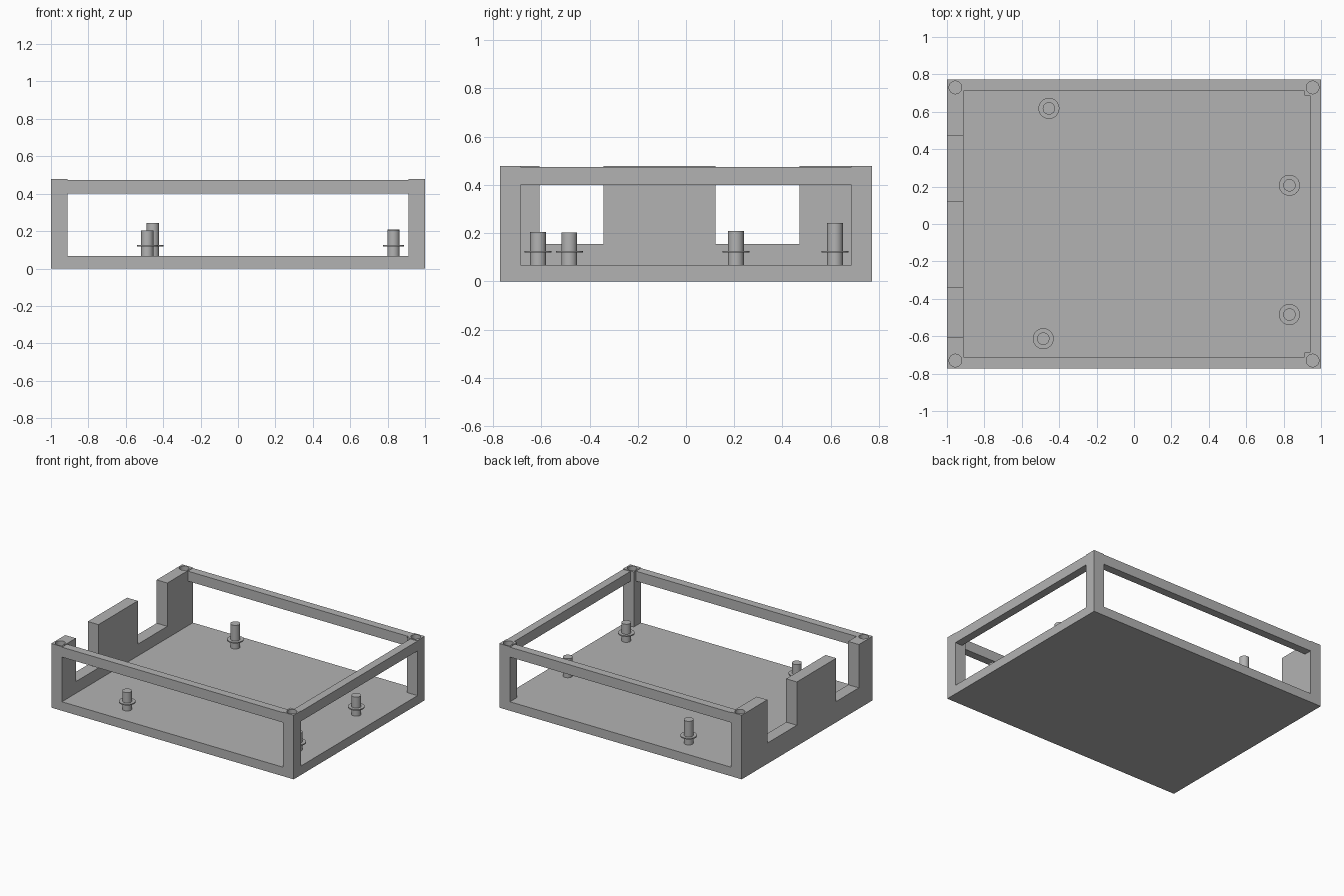
import bpy

if "Cube" in bpy.data.objects:
    bpy.data.objects.remove(bpy.data.objects["Cube"])

grey = bpy.data.materials.new("plain grey")
grey.use_nodes = True
colour = (0.45, 0.45, 0.45, 1)
grey.diffuse_color = colour
grey.node_tree.nodes["Principled BSDF"].inputs["Base Color"].default_value = colour


def box(name, x, y, z):
    """Box between the given (low, high) limits on each axis."""
    bpy.ops.mesh.primitive_cube_add(size=1)
    ob = bpy.context.object
    ob.name = name
    for v in ob.data.vertices:
        v.co = [lim[0] if c < 0 else lim[1] for c, lim in zip(v.co, (x, y, z))]
    ob.data.materials.append(grey)
    return ob


def cylinder(name, x, y, radius, z):
    bpy.ops.mesh.primitive_cylinder_add(vertices=32, radius=radius, depth=z[1] - z[0],
                                        location=(x, y, sum(z) / 2))
    ob = bpy.context.object
    ob.name = name
    ob.data.materials.append(grey)
    bpy.ops.object.shade_smooth_by_angle()
    return ob


def combine(target, other, operation):
    """Apply a boolean to the target and discard the other body."""
    mod = target.modifiers.new(operation, "BOOLEAN")
    mod.operation, mod.solver, mod.object = operation, "EXACT", other
    bpy.context.view_layer.objects.active = target
    bpy.ops.object.modifier_apply(modifier=mod.name)
    bpy.data.objects.remove(other)


FLOOR, LINTEL, RAIL, TOP = 0.067, 0.4, 0.474, 0.478
POST_X, POST_Y = 0.912, 0.687

# Tray body with an open cavity that leaves four corner posts
frame = box("tray_frame", (-1, 1), (-0.772, 0.772), (0, TOP))
cuts = [
    ((-POST_X, POST_X), (-0.712, 0.712), (FLOOR, 1)),
    ((0.8, 0.94), (-POST_Y, POST_Y), (FLOOR, 1)),
    # Front and back windows, then the window in the +x wall
    ((-POST_X, POST_X), (-1, 1), (FLOOR, LINTEL)),
    ((0.8, 1.2), (-POST_Y, POST_Y), (FLOOR, LINTEL)),
    # Rails sit slightly below the posts
    ((-POST_X, POST_X), (-1, 1), (RAIL, 1)),
    ((0.8, 1.2), (-POST_Y, POST_Y), (RAIL, 1)),
    # Open notches in the thick -x wall
    ((-1.2, -0.8), (-0.608, -0.342), (0.155, 1)),
    ((-1.2, -0.8), (0.122, 0.47), (0.155, 1)),
]
for limits in cuts:
    combine(frame, box("cutter", *limits), "DIFFERENCE")

# Screw holes in the corner posts
for x in (-0.955, 0.955):
    for y in (-0.73, 0.73):
        combine(frame, cylinder("cutter", x, y, 0.034, (0.3, 0.6)), "DIFFERENCE")
bpy.context.view_layer.objects.active = frame
frame.select_set(True)
bpy.ops.object.shade_smooth_by_angle()

# Mounting pegs, each with a thin collar
pegs = [(-0.455, 0.618, 0.243), (-0.485, -0.613, 0.204),
        (0.831, 0.207, 0.209), (0.831, -0.484, 0.202)]
for i, (x, y, top) in enumerate(pegs, 1):
    cylinder(f"mounting_peg_{i}", x, y, 0.033, (FLOOR - 0.01, top))
    cylinder(f"peg_collar_{i}", x, y, 0.056, (0.119, 0.127))
